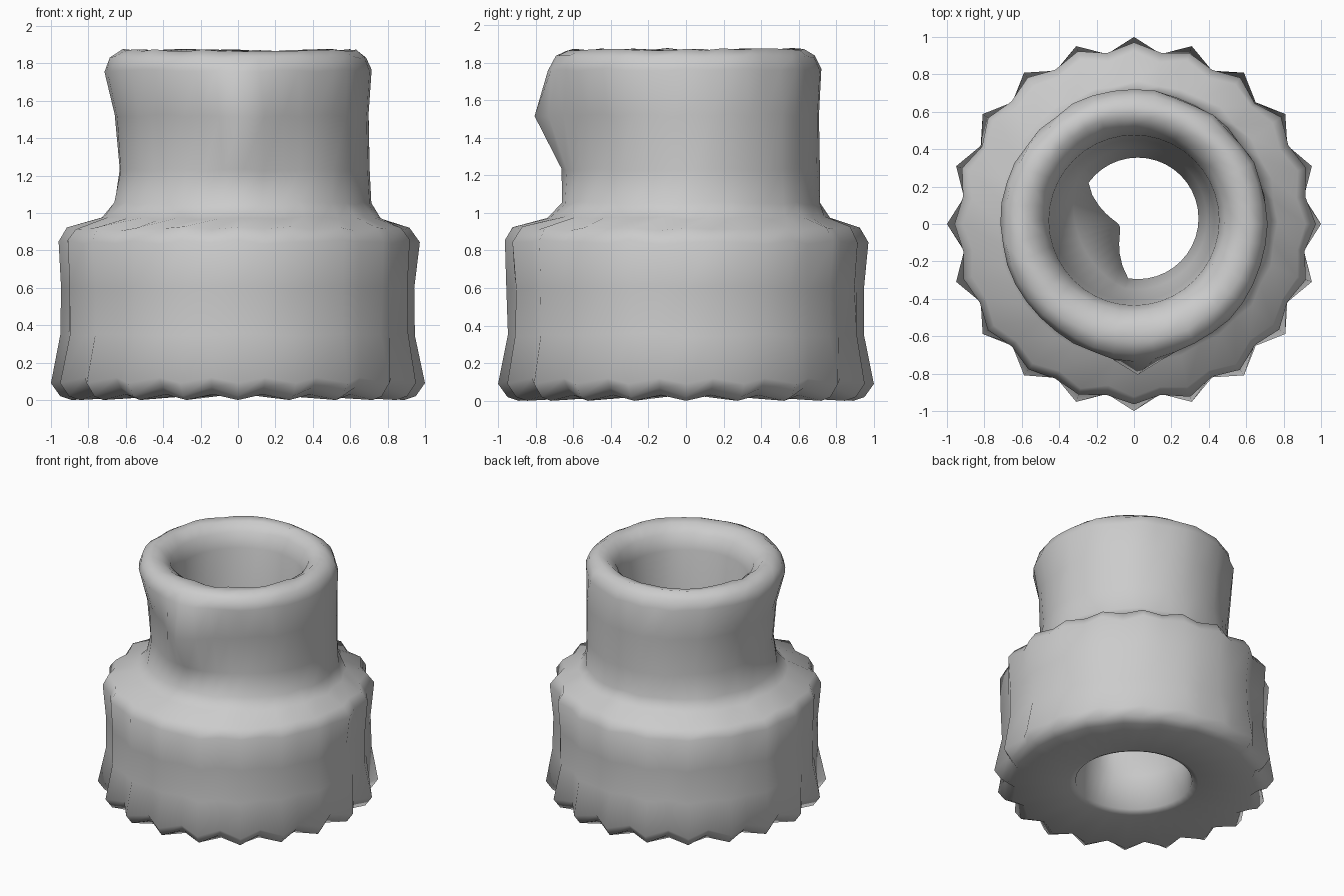
import bpy, bmesh, math, random

random.seed(4)
TEETH = 20
SEG = TEETH * 2          # one tip and one valley column per tooth

# closed profile: tip radius, valley radius, tip z, valley z, x offset, y offset
profile = [
    (0.415, 0.415, 0.04, 0.04, 0.01, 0.01),  # bore, bottom edge
    (0.46, 0.46, 0.025, 0.025, 0.00, 0.00),  # underside
    (0.89, 0.85, 0.00, 0.03, 0.00, 0.00),
    (0.95, 0.89, 0.02, 0.07, 0.00, 0.00),
    (1.00, 0.92, 0.09, 0.12, 0.00, 0.00),   # tooth tips
    (0.95, 0.915, 0.35, 0.35, 0.00, 0.00),
    (0.95, 0.915, 0.60, 0.60, 0.00, 0.00),
    (0.965, 0.92, 0.85, 0.84, 0.00, 0.00),
    (0.92, 0.88, 0.92, 0.91, 0.00, 0.00),   # shoulder
    (0.75, 0.74, 0.97, 0.975, 0.02, 0.01),
    (0.685, 0.685, 1.05, 1.05, 0.02, 0.03),
    (0.67, 0.67, 1.23, 1.23, 0.03, 0.04),   # neck
    (0.68, 0.68, 1.52, 1.52, 0.02, 0.03),
    (0.715, 0.715, 1.76, 1.76, 0.00, 0.00),
    (0.69, 0.69, 1.83, 1.83, 0.00, 0.00),   # rounded rim
    (0.63, 0.63, 1.87, 1.87, 0.00, 0.00),
    (0.56, 0.56, 1.865, 1.865, 0.00, 0.01),
    (0.49, 0.49, 1.81, 1.81, 0.00, 0.02),
    (0.455, 0.455, 1.70, 1.70, 0.00, 0.02),  # bore, going down
    (0.43, 0.43, 1.30, 1.30, 0.00, 0.02),
    (0.38, 0.38, 1.02, 1.02, 0.01, 0.03),
    (0.325, 0.325, 0.84, 0.84, 0.02, 0.03),
    (0.36, 0.36, 0.62, 0.62, 0.02, 0.03),
    (0.39, 0.39, 0.30, 0.30, 0.01, 0.02),
]


def angle_gap(a, b):
    return abs((a - b + math.pi) % (2 * math.pi) - math.pi)


bm = bmesh.new()
rings = []
for row, (rt, rv, zt, zv, ox, oy) in enumerate(profile):
    ring = []
    for i in range(SEG):
        a = 2 * math.pi * i / SEG
        tip = i % 2 == 0
        r, z = (rt, zt) if tip else (rv, zv)
        # screw bump on the front of the neck
        if row in (11, 12, 13):
            h = {11: 0.03, 12: 0.15, 13: 0.02}[row]
            r += h * max(0, 1 - angle_gap(a, -math.pi / 2) / 0.4)
        # ledge on the left wall of the bore
        if row in (20, 21, 22):
            h = {20: 0.06, 21: 0.22, 22: 0.10}[row]
            r -= h * max(0, 1 - (angle_gap(a, math.radians(203)) / 1.0) ** 2)
        # slight unevenness
        if 5 <= row <= 17:
            r += random.uniform(-0.008, 0.008)
            z += random.uniform(-0.008, 0.008)
        ring.append(bm.verts.new((ox + r * math.cos(a), oy + r * math.sin(a), z)))
    rings.append(ring)

for k in range(len(rings)):
    lo, hi = rings[k], rings[(k + 1) % len(rings)]
    for i in range(SEG):
        j = (i + 1) % SEG
        bm.faces.new((lo[i], lo[j], hi[j], hi[i]))
bmesh.ops.recalc_face_normals(bm, faces=bm.faces)
for f in bm.faces:
    f.smooth = True

mesh = bpy.data.meshes.new("toothed_hub")
bm.to_mesh(mesh)
bm.free()
hub = bpy.data.objects.new("toothed_hub", mesh)
bpy.context.collection.objects.link(hub)
